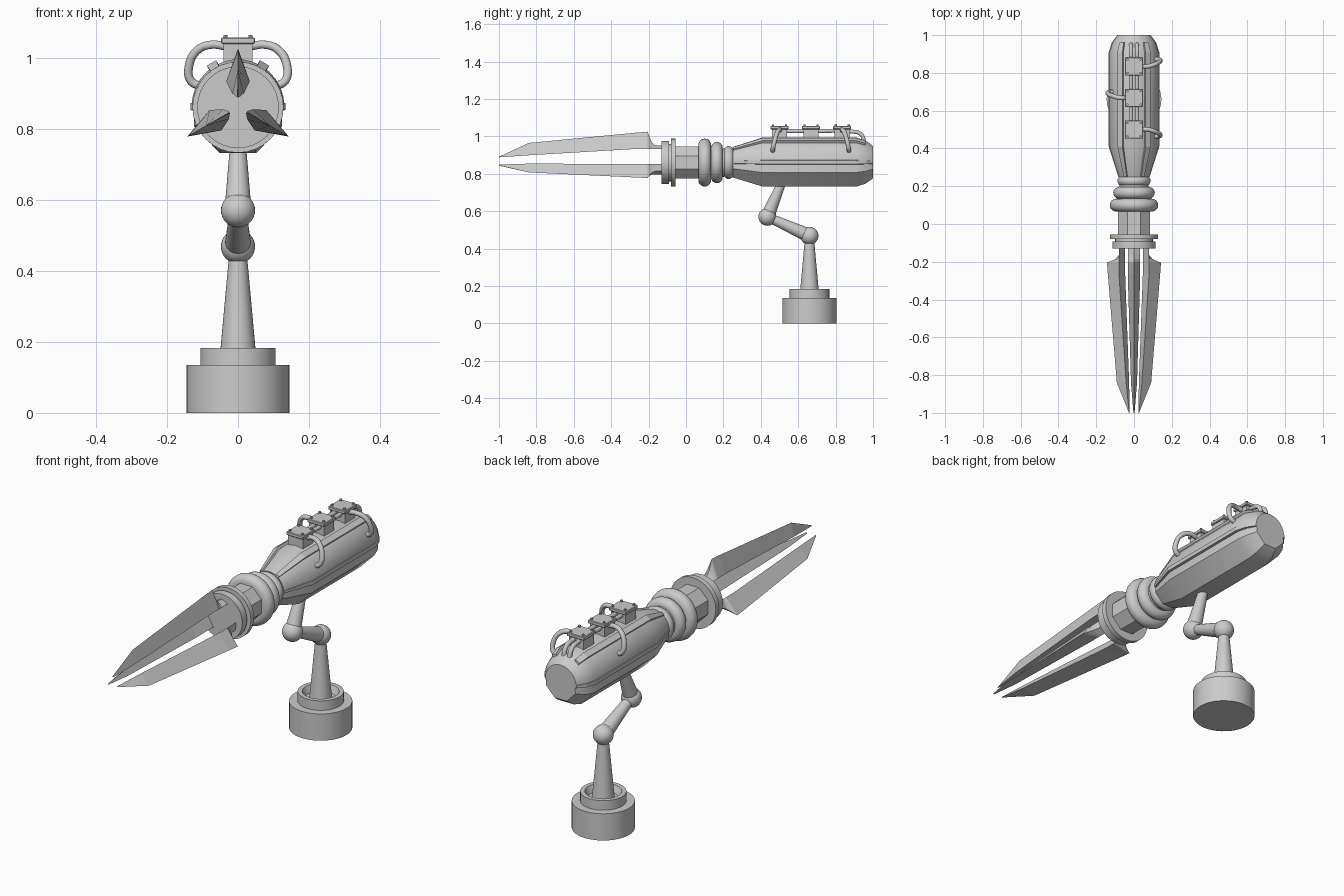
import bpy, bmesh, math
from mathutils import Vector

if "Cube" in bpy.data.objects:
    bpy.data.objects.remove(bpy.data.objects["Cube"])

ZC = 0.86          # height of the main axis
SY = 0.66          # y of the stand


def finish(name, bm, smooth=True, angle=35):
    bmesh.ops.recalc_face_normals(bm, faces=bm.faces)
    me = bpy.data.meshes.new(name)
    bm.to_mesh(me)
    bm.free()
    ob = bpy.data.objects.new(name, me)
    bpy.context.collection.objects.link(ob)
    if smooth:
        bpy.ops.object.select_all(action='DESELECT')
        ob.select_set(True)
        bpy.context.view_layer.objects.active = ob
        bpy.ops.object.shade_smooth_by_angle(angle=math.radians(angle))
    return ob


def loft(name, rings, smooth=True, angle=35):
    """Skin a list of closed rings and cap both ends."""
    bm = bmesh.new()
    vs = [[bm.verts.new(p) for p in r] for r in rings]
    n = len(vs[0])
    for a, b in zip(vs, vs[1:]):
        for i in range(n):
            j = (i + 1) % n
            bm.faces.new((a[i], a[j], b[j], b[i]))
    bm.faces.new(vs[0])
    bm.faces.new(vs[-1])
    return finish(name, bm, smooth, angle)


def turned(name, profile, p0, p1, n=32, smooth=True, phase=0.0):
    """Lathe: profile of (distance, radius) along the direction p0 -> p1."""
    p0, d = Vector(p0), (Vector(p1) - Vector(p0)).normalized()
    u = Vector((1, 0, 0))
    u = (u - d * u.dot(d)).normalized()
    w = d.cross(u)
    rings = []
    for t, r in profile:
        rings.append([p0 + d * t + (u * math.cos(a) + w * math.sin(a)) * r
                      for a in (2 * math.pi * i / n + phase for i in range(n))])
    return loft(name, rings, smooth)


def along_y(name, profile, **k):
    return turned(name, profile, (0, 0, ZC), (0, 1, ZC), **k)


def ball(name, loc, r):
    bm = bmesh.new()
    bmesh.ops.create_uvsphere(bm, u_segments=32, v_segments=16, radius=r)
    bmesh.ops.translate(bm, verts=bm.verts, vec=loc)
    return finish(name, bm)


def box(name, loc, size, bevel=0.0):
    bm = bmesh.new()
    bmesh.ops.create_cube(bm, size=1)
    bmesh.ops.scale(bm, verts=bm.verts, vec=size)
    bmesh.ops.translate(bm, verts=bm.verts, vec=loc)
    if bevel:
        bmesh.ops.bevel(bm, geom=bm.edges[:], offset=bevel, segments=1, affect='EDGES')
    return finish(name, bm, False)


def cable(name, pts, r):
    cu = bpy.data.curves.new(name, 'CURVE')
    cu.dimensions = '3D'
    cu.bevel_depth, cu.bevel_resolution, cu.resolution_u = r, 3, 8
    cu.use_fill_caps = True
    sp = cu.splines.new('BEZIER')
    sp.bezier_points.add(len(pts) - 1)
    for b, p in zip(sp.bezier_points, pts):
        b.co = p
        b.handle_left_type = b.handle_right_type = 'AUTO'
    ob = bpy.data.objects.new(name, cu)
    bpy.context.collection.objects.link(ob)
    return ob


def polar(r, deg):
    return r * math.cos(math.radians(deg)), r * math.sin(math.radians(deg))


# body: round upper shell over an octagonal lower half, tapered at both ends
section = [polar(0.135, a) for a in range(0, 181, 12)]
section += [(-0.125, 0)] + [polar(0.139, a) for a in (202.5, 247.5, 292.5, 337.5)] + [(0.125, 0)]
stations = [(0.25, 0.62), (0.41, 1), (0.91, 1), (0.96, 0.88), (1.0, 0.66)]
loft("body", [[(x * s * 0.97, y, ZC + z * s) for x, z in section] for y, s in stations], angle=25)

# raised ribs along the shell
for side, deg in (("right", 59), ("left", 121)):
    strip = [polar(r, deg + d) for r, d in ((0.125, -7), (0.146, -6), (0.146, 6), (0.125, 7))]
    loft(f"shell_rib_{side}", [[(x * s, y, ZC + z * s) for x, z in strip]
                               for y, s in stations[:4]], False)
for side, sx in (("right", 1), ("left", -1)):
    strip = [(0.11, -0.012), (0.134, -0.008), (0.134, 0.012), (0.11, 0.016)]
    loft(f"seam_rail_{side}", [[(sx * x * s, y, ZC + z * s) for x, z in strip]
                               for y, s in stations], False)

# front collar: two discs with a groove, then a faceted neck
along_y("front_collar", [(-0.13, 0.115), (-0.092, 0.115), (-0.092, 0.1), (-0.08, 0.1),
                         (-0.08, 0.128), (-0.055, 0.128)])
along_y("neck", [(-0.06, 0.092), (0.09, 0.092)], n=8, smooth=False, phase=math.pi / 8)
along_y("ring_core", [(0.07, 0.085), (0.26, 0.072)])

# three bulging rings
for i, (y, r, t) in enumerate(((0.1, 0.128, 0.034), (0.165, 0.11, 0.031), (0.228, 0.088, 0.027))):
    prof = [(y + t * math.sin(a), r - t + t * math.cos(a))
            for a in (math.pi * (k / 10 - 0.5) for k in range(11))]
    along_y(f"bulge_ring_{i + 1}", prof, n=40)

# three blades: (y, outer radius, inner radius, half width)
blade = [(-0.125, 0.09, 0.073, 0.033), (-0.165, 0.093, 0.073, 0.033), (-0.185, 0.112, 0.073, 0.033),
         (-0.198, 0.145, 0.073, 0.033), (-0.205, 0.165, 0.073, 0.033), (-0.265, 0.16, 0.073, 0.033),
         (-0.84, 0.105, 0.039, 0.016), (-1.0, 0.031, 0.028, 0.003)]
for i, deg in enumerate((90, 210, 330)):
    ca, sa = polar(1, deg)
    rings = [[(r * ca - w * sa, y, ZC + r * sa + w * ca)
              for r, w in ((ro, 0), (ri, hw), (ri, -hw))] for y, ro, ri, hw in blade]
    loft(f"blade_{i + 1}", rings, False)

# junction boxes with lids and corner bolts
box_y = (0.5, 0.668, 0.835)
for i, y in enumerate(box_y):
    box(f"junction_box_{i + 1}", (0, y, 1.015), (0.082, 0.082, 0.07))
    box(f"junction_lid_{i + 1}", (0, y, 1.047), (0.096, 0.096, 0.018), 0.003)
    for sx in (-1, 1):
        for sy in (-1, 1):
            x, yy = sx * 0.035, y + sy * 0.035
            turned(f"lid_bolt_{i + 1}", [(0, 0.006), (0.012, 0.006)],
                   (x, yy, 1.052), (x, yy, 2), n=8)

# twin tubes through the boxes and down to the tail
for side, x in (("right", 0.016), ("left", -0.016)):
    cable(f"top_tube_{side}", [(x, 0.5, 1.028), (x, 0.7, 1.028), (x, 0.88, 1.026),
                               (x, 0.935, 1.012), (x, 0.955, 0.96)], 0.011)

# side cables looping from the boxes to the shell
for i, (y, sx, dy) in enumerate(((0.5, 1, -0.035), (0.668, -1, 0.03), (0.835, 1, 0.035))):
    pts = [(0.03, 0, 1.03), (0.075, 0, 1.036), (0.115, 0.35, 1.02), (0.138, 0.75, 0.975),
           (0.133, 1, 0.935), (0.105, 1.05, 0.918)]
    cable(f"side_cable_{i + 1}", [(sx * x, y + k * dy, z) for x, k, z in pts], 0.012)

# stand: round base with a dished upper step
turned("stand_base", [(0, 0.145), (0.135, 0.145), (0.135, 0.106), (0.183, 0.106),
                      (0.183, 0.085), (0.15, 0.07)], (0, SY, 0), (0, SY, 1), n=40)

# jointed arm: tapered links between ball joints
low, high, top = (0, SY, 0.468), (0, 0.435, 0.57), (0, 0.515, 0.76)
foot = (0, SY, 0.14)
for name, a, b, r0, r1 in (("arm_post", foot, low, 0.053, 0.023),
                           ("arm_link", low, high, 0.038, 0.023),
                           ("arm_mount", high, top, 0.038, 0.022)):
    turned(name, [(0, r0), ((Vector(b) - Vector(a)).length, r1)], a, b)
ball("lower_joint", low, 0.048)
ball("upper_joint", high, 0.048)
